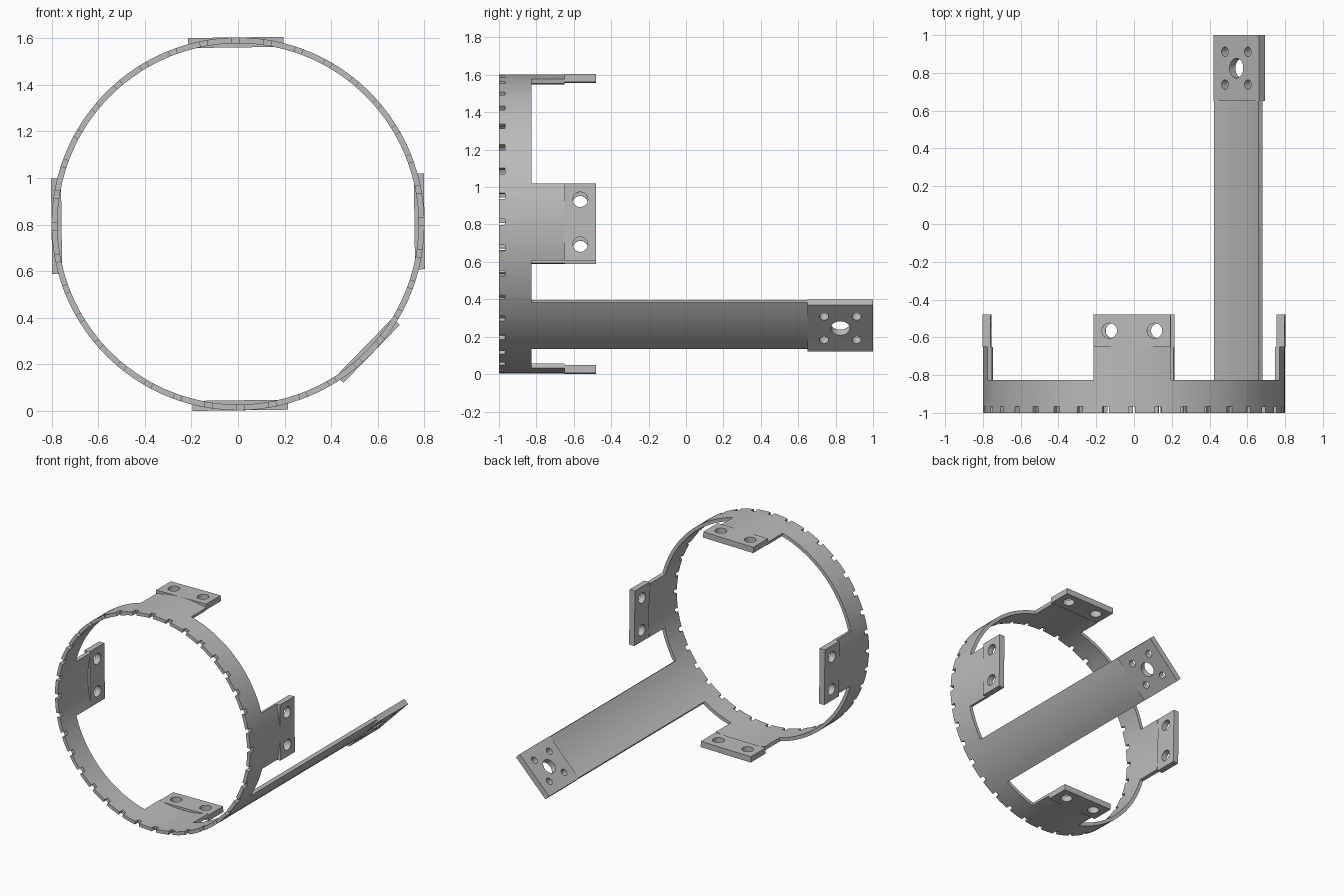
import bpy, bmesh
from math import radians, degrees, asin, sin, cos, pi

if "Cube" in bpy.data.objects:
    bpy.data.objects.remove(bpy.data.objects["Cube"])

R, WALL, PLATE = 0.8, 0.025, 0.043      # outer radius, band and plate thickness
CZ, TWIST = 0.803, 0.75                 # ring centre height, slight roll in degrees
TAB_HALF, ARM_HALF = 0.205, 0.173
TABS, ARM = (0, 90, 180, 270), 315
NOTCH = 1.2                             # half angle of one notch

grey = bpy.data.materials.new("plain grey")
grey.use_nodes = True
colour = (0.5, 0.5, 0.5, 1)
grey.diffuse_color = colour
grey.node_tree.nodes["Principled BSDF"].inputs["Base Color"].default_value = colour


def angle_gap(a, b):
    return abs((a - b + 180) % 360 - 180)


def finish(obj):
    obj.data.materials.clear()
    obj.data.materials.append(grey)
    bpy.ops.object.select_all(action='DESELECT')
    obj.select_set(True)
    bpy.context.view_layer.objects.active = obj
    bpy.ops.object.shade_smooth_by_angle(angle=radians(30))


# Notched ring with its curved tabs and long arm, cut from one rolled sheet
def ring_band():
    tab_deg = degrees(asin(TAB_HALF / R))
    arm_deg = degrees(asin(ARM_HALF / R))
    cuts = {ARM - arm_deg, ARM + arm_deg}
    for t in TABS:
        cuts |= {(t - tab_deg) % 360, t + tab_deg}
    for k in range(36):
        cuts |= {(10 * k - NOTCH) % 360, 10 * k + NOTCH, 10 * k + 5}
    cuts = sorted(cuts)
    rows = (-1, -0.967, -0.825, -0.65, 0.65)

    bm = bmesh.new()
    grid = []
    for a in cuts:
        t = radians(a + TWIST)
        grid.append([bm.verts.new((R * cos(t), y, CZ + R * sin(t))) for y in rows])
    for i, a in enumerate(cuts):
        j = (i + 1) % len(cuts)
        mid = a + ((cuts[j] - a) % 360) / 2
        on_arm = angle_gap(mid, ARM) < arm_deg
        on_tab = any(angle_gap(mid, t) < tab_deg for t in TABS)
        in_notch = angle_gap(mid, round(mid / 10) * 10) < NOTCH
        keep = (not in_notch, True, on_tab or on_arm, on_arm)
        for r in range(4):
            if keep[r]:
                bm.faces.new((grid[i][r], grid[i][r + 1], grid[j][r + 1], grid[j][r]))
    bmesh.ops.delete(bm, geom=[v for v in bm.verts if not v.link_faces], context='VERTS')
    # make every face look away from the axis
    bm.normal_update()
    for f in bm.faces:
        c = f.calc_center_median()
        if f.normal.x * c.x + f.normal.z * (c.z - CZ) < 0:
            f.normal_flip()
    mesh = bpy.data.meshes.new("notched_ring")
    bm.to_mesh(mesh)
    bm.free()
    obj = bpy.data.objects.new("notched_ring", mesh)
    bpy.context.collection.objects.link(obj)
    mod = obj.modifiers.new("wall", 'SOLIDIFY')
    mod.thickness = WALL
    mod.offset = -1
    bpy.context.view_layer.objects.active = obj
    bpy.ops.object.modifier_apply(modifier="wall")
    finish(obj)


# Flat plate with round holes, tangent to the ring
def plate(name, angle, half, y0, y1, holes):
    mid, depth = (y0 + y1) / 2, (y1 - y0) / 2
    outlines = [[(-half, -depth), (half, -depth), (half, depth), (-half, depth)]]
    for x, y, r in holes:
        outlines.append([(x + r * cos(k * pi / 16), y + r * sin(k * pi / 16))
                         for k in range(32)])
    curve = bpy.data.curves.new(name, 'CURVE')
    curve.dimensions = '2D'
    curve.fill_mode = 'BOTH'
    curve.extrude = PLATE / 2
    for pts in outlines:
        s = curve.splines.new('POLY')
        s.points.add(len(pts) - 1)
        for p, (x, y) in zip(s.points, pts):
            p.co = (x, y, 0, 1)
        s.use_cyclic_u = True
    temp = bpy.data.objects.new(name + "_outline", curve)
    bpy.context.collection.objects.link(temp)
    mesh = bpy.data.meshes.new_from_object(
        temp.evaluated_get(bpy.context.evaluated_depsgraph_get()))
    bpy.data.objects.remove(temp)
    bm = bmesh.new()
    bm.from_mesh(mesh)
    bmesh.ops.remove_doubles(bm, verts=bm.verts, dist=1e-5)
    bmesh.ops.recalc_face_normals(bm, faces=bm.faces)
    bm.to_mesh(mesh)
    bm.free()
    obj = bpy.data.objects.new(name, mesh)
    bpy.context.collection.objects.link(obj)
    a = radians(angle + TWIST)
    d = R - PLATE / 2
    obj.location = (d * cos(a), mid, CZ + d * sin(a))
    obj.rotation_euler = (0, pi / 2 - a, 0)
    finish(obj)


ring_band()
tab_holes = [(s * 0.12, 0, 0.04) for s in (-1, 1)]
for side, t in zip(("left", "top", "right", "bottom"), TABS):
    plate(side + "_tab_plate", t, TAB_HALF, -0.65, -0.48, tab_holes)

# Arm end: one large hole and four small ones
arm_holes = [(0, 0, 0.052)] + [(sx * 0.087, sy * 0.087, 0.025)
                               for sx in (-1, 1) for sy in (-1, 1)]
plate("arm_end_plate", ARM, ARM_HALF, 0.65, 1.0, arm_holes)
